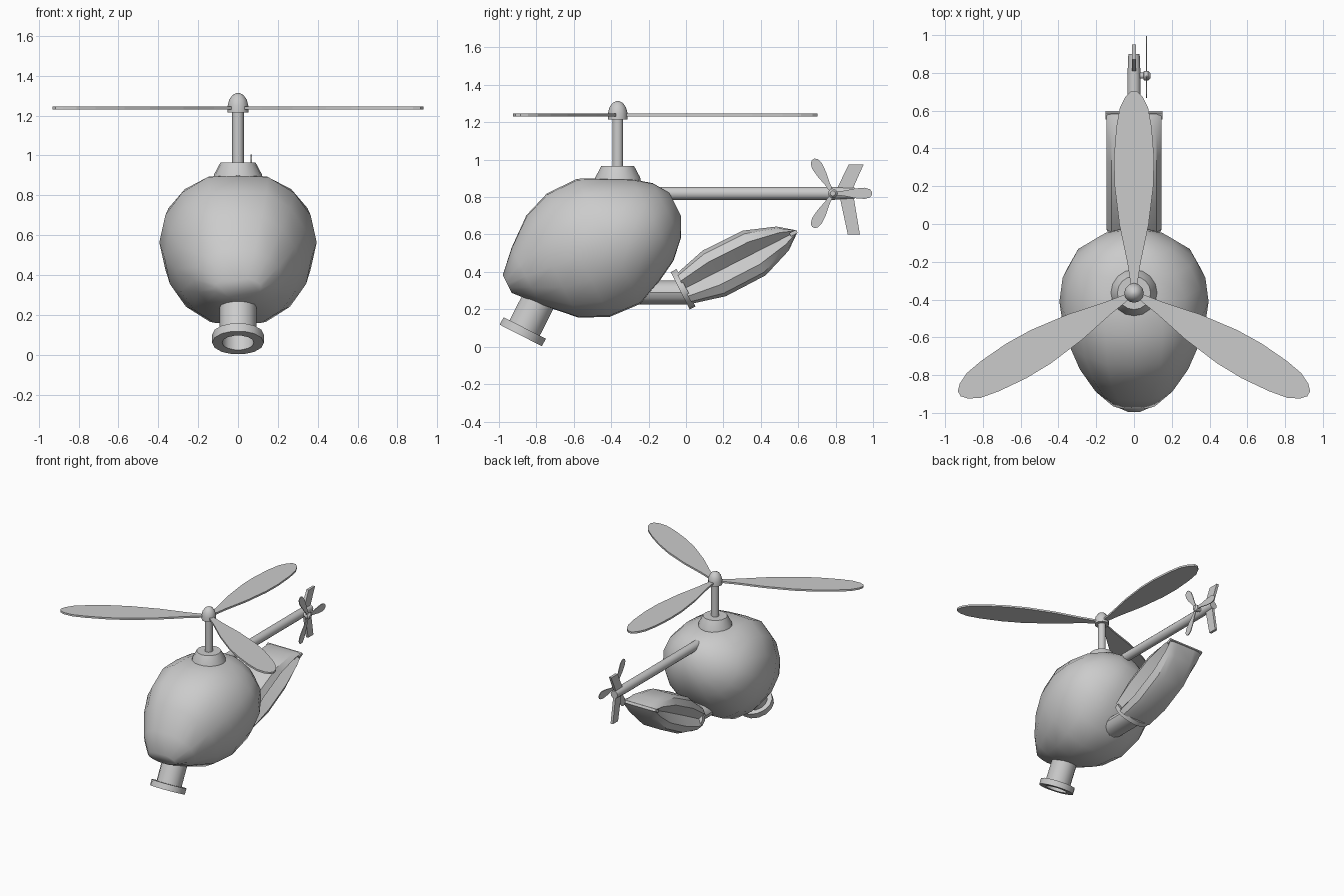
import bpy, bmesh, math
from mathutils import Matrix, Vector, Euler

if "Cube" in bpy.data.objects:
    bpy.data.objects.remove(bpy.data.objects["Cube"])

TILT = math.radians(-63)      # shared tilt of the egg body and the bag


def place(loc, rot=(0, 0, 0)):
    return Matrix.Translation(loc) @ Euler(rot).to_matrix().to_4x4()


def loft(name, rings, mat, smooth=35, closed=False):
    """Skin a list of equal-sized rings; cap the ends unless closed."""
    bm = bmesh.new()
    vs = [[bm.verts.new(mat @ Vector(p)) for p in r] for r in rings]
    n = len(vs[0])
    pairs = list(zip(vs, vs[1:]))
    if closed:
        pairs.append((vs[-1], vs[0]))
    for a, b in pairs:
        for i in range(n):
            j = (i + 1) % n
            bm.faces.new((a[i], a[j], b[j], b[i]))
    if not closed:
        bm.faces.new(vs[0])
        bm.faces.new(vs[-1])
    bmesh.ops.recalc_face_normals(bm, faces=bm.faces)
    me = bpy.data.meshes.new(name)
    bm.to_mesh(me)
    bm.free()
    ob = bpy.data.objects.new(name, me)
    bpy.context.collection.objects.link(ob)
    if smooth:
        bpy.ops.object.select_all(action='DESELECT')
        ob.select_set(True)
        bpy.context.view_layer.objects.active = ob
        bpy.ops.object.shade_smooth_by_angle(angle=math.radians(smooth))
    return ob


def ellipse(rx, ry, z, n, cy=0.0, flat=1.0):
    pts = []
    for k in range(n):
        t = 2 * math.pi * k / n
        y = max(-flat, min(flat, math.sin(t)))
        pts.append((rx * math.cos(t), cy + ry * y / flat, z))
    return pts


def lathe(name, profile, loc, rot=(0, 0, 0), n=12, xs=1.0, closed=False):
    rings = [ellipse(r * xs, r, z, n) for r, z in profile]
    return loft(name, rings, place(loc, rot), closed=closed)


def plate(name, outline, thick, mat):
    """Flat plate from an xy outline."""
    return loft(name, [[(x, y, z) for x, y in outline] for z in (-thick, thick)], mat, 0)


def blade_outline(stations):
    return [(w, y) for y, w in stations] + [(-w, y) for y, w in reversed(stations)]


# Egg-shaped body: (along axis, half width, half height, height offset)
body = [(.445, .08, .07, .01), (.39, .21, .165, 0), (.30, .32, .245, -.01),
        (.18, .378, .31, -.01), (.04, .395, .375, -.005), (-.14, .37, .37, .003),
        (-.29, .31, .307, .012), (-.44, .22, .17, .03), (-.548, .12, .053, .038)]
loft("body", [ellipse(w, h, a, 16, -c, .94) for a, w, h, c in body],
     place((0, -.45, .55), (TILT, 0, 0)), 60)

# Mast, collar and hub cap
lathe("mast_collar", [(.125, .88), (.12, .905), (.088, .965)], (0, -.365, 0), n=16)
lathe("mast", [(.029, .93), (.029, 1.23)], (0, -.365, 0))
lathe("rotor_hub", [(.052, 1.215), (.052, 1.25), (.044, 1.28), (.028, 1.303), (.008, 1.313)],
      (0, -.365, 0))

# Main rotor blades
main = blade_outline([(.03, .015), (.16, .035), (.36, .077), (.57, .103), (.72, .106),
                      (.88, .093), (.98, .075), (1.04, .045), (1.068, .015)])
for k in range(3):
    plate(f"main_blade_{k + 1}", main, .007,
          place((0, -.365, 1.239), (0, 0, k * 2 * math.pi / 3)))

# Tail boom, hub and rotor
lathe("tail_boom", [(.035, -.3), (.035, .78), (.030, .90)], (0, 0, .82),
      (-math.pi / 2, 0, 0))
lathe("tail_hub", [(.016, 0), (.016, .05), (.025, .052), (.025, .075), (.014, .087)],
      (0, .785, .82), (0, math.pi / 2, 0))
small = blade_outline([(.01, .009), (.06, .014), (.12, .026), (.17, .030), (.198, .022), (.21, .008)])
to_side = Matrix(((0, 0, 1, 0), (1, 0, 0, 0), (0, 1, 0, 0), (0, 0, 0, 1)))  # xy -> yz
for k in range(3):
    spin = Matrix.Rotation(-math.pi / 2 + k * 2 * math.pi / 3, 4, 'Z')
    plate(f"tail_blade_{k + 1}", small, .003,
          Matrix.Translation((.067, .785, .82)) @ to_side @ spin)

# Tail fins
plate("upper_fin", [(.80, .83), (.87, .975), (.95, .975), (.885, .83)], .010, to_side)
plate("lower_fin", [(.82, .81), (.865, .60), (.93, .60), (.895, .81)], .010, to_side)

# Front nozzle: hollow tube with a flanged rim
lathe("front_nozzle", [(.08, 0), (.13, 0), (.13, .045), (.093, .045), (.093, .32),
                       (.08, .32)], (0, -.883, .06), (math.radians(-27), 0, 0), 14, closed=True)
lathe("nozzle_plug", [(.085, .25), (.085, .27)], (0, -.883, .06),
      (math.radians(-27), 0, 0), 14)

# Rear duct and its flange
lathe("rear_duct", [(.066, -.4), (.066, -.03), (.066, .03)], (0, 0, .29),
      (-math.pi / 2, 0, 0), 14, xs=1.4)
bag_mat = place((0, 0, .315), (TILT, 0, 0))
loft("bag_flange", [ellipse(.145, .112, z, 16) for z in (-.035, .0)], bag_mat)

# Collecting bag with folded-in sides: (distance along axis, half height, fold depth)
rings = []
for s, h, fold in [(-.01, .09, .03), (.17, .137, .06), (.41, .134, .06),
                   (.58, .072, .03), (.66, .010, .004)]:
    half = [(.075, h), (.12, h * .86), (.145, h * .5), (.145 - fold, 0),
            (.145, -h * .5), (.12, -h * .86), (.075, -h)]
    rings.append([(x, y, s) for x, y in half] + [(-x, y, s) for x, y in reversed(half)])
loft("bag", rings, bag_mat, 35)

# Clip bar closing the bag
loft("bag_clip", [[(x * .15, y * .010, s) for x, y in ((1, 1), (-1, 1), (-1, -1), (1, -1))]
                  for s in (.625, .665)], bag_mat, 0)
